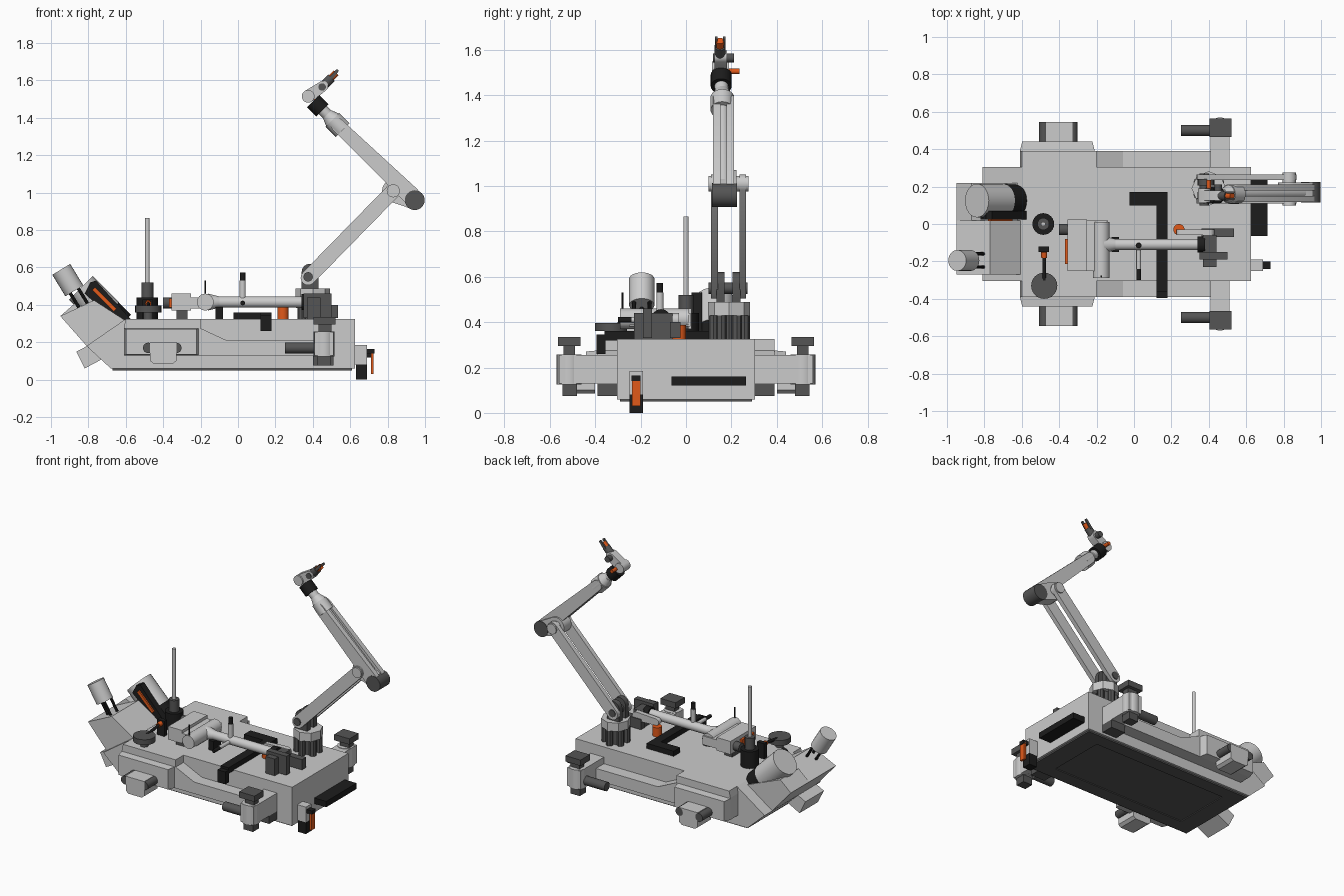
import bpy, bmesh, math
from mathutils import Vector


def mat(name, c):
    m = bpy.data.materials.new(name)
    m.diffuse_color = (*c, 1)
    return m


BLACK = mat("black", (0.012, 0.012, 0.012))
DARK = mat("dark_grey", (0.09, 0.09, 0.09))
ORANGE = mat("orange", (0.75, 0.1, 0.01))


def finish(name, bm, m=None, smooth=False):
    bmesh.ops.recalc_face_normals(bm, faces=bm.faces)
    me = bpy.data.meshes.new(name)
    bm.to_mesh(me)
    bm.free()
    ob = bpy.data.objects.new(name, me)
    bpy.context.collection.objects.link(ob)
    if m:
        me.materials.append(m)
    if smooth:
        bpy.ops.object.select_all(action='DESELECT')
        ob.select_set(True)
        bpy.context.view_layer.objects.active = ob
        bpy.ops.object.shade_smooth_by_angle(angle=math.radians(35))
    return ob


def prism(name, pts, y0, y1, m=None, smooth=False, inset=0):
    """Extrude an x-z outline along y; inset shrinks the y1 end for a chamfered look."""
    bm = bmesh.new()
    cx = sum(p[0] for p in pts) / len(pts)
    cz = sum(p[1] for p in pts) / len(pts)
    a = [bm.verts.new((x, y0, z)) for x, z in pts]
    b = [bm.verts.new((x + (cx - x) * inset, y1, z + (cz - z) * inset)) for x, z in pts]
    bm.faces.new(a)
    bm.faces.new(b)
    for i in range(len(pts)):
        j = (i + 1) % len(pts)
        bm.faces.new((a[i], a[j], b[j], b[i]))
    return finish(name, bm, m, smooth)


def box(name, x0, x1, y0, y1, z0, z1, m=None):
    return prism(name, [(x0, z0), (x1, z0), (x1, z1), (x0, z1)], y0, y1, m)


def cyl(name, p, q, r, m=None, r2=None, n=24):
    p, q = Vector(p), Vector(q)
    bm = bmesh.new()
    bmesh.ops.create_cone(bm, cap_ends=True, segments=n, radius1=r,
                          radius2=r if r2 is None else r2, depth=(q - p).length)
    rot = (q - p).to_track_quat('Z', 'Y').to_matrix().to_4x4()
    bmesh.ops.transform(bm, matrix=rot, verts=bm.verts)
    bmesh.ops.translate(bm, vec=(p + q) / 2, verts=bm.verts)
    return finish(name, bm, m, n > 8)


def link(name, p, q, r0, r1, y0, y1, m=None):
    """Round-ended tapered bar in the x-z plane."""
    t = math.atan2(q[1] - p[1], q[0] - p[0])
    pts = []
    for c, r, s in ((p, r0, math.pi / 2), (q, r1, -math.pi / 2)):
        for i in range(9):
            a = t + s + math.pi * i / 8
            pts.append((c[0] + r * math.cos(a), c[1] + r * math.sin(a)))
    return prism(name, pts, y0, y1, m, True)


# Hull, bottom frame and recessed bottom panel
prism("hull", [(-0.68, 0.06), (0.625, 0.06), (0.625, 0.325), (-0.6, 0.325), (-0.81, 0.18)], -0.305, 0.305)
box("bottom_panel", -0.55, 0.47, -0.2, 0.2, 0.056, 0.062, DARK)
for s in (1, -1):
    box("bottom_frame_side", -0.67, 0.61, s * 0.2, s * 0.29, 0.05, 0.062, DARK)
box("bottom_frame_rear", 0.47, 0.61, -0.2, 0.2, 0.05, 0.062, DARK)
box("bottom_frame_nose", -0.67, -0.55, -0.2, 0.2, 0.05, 0.062, DARK)

# Slanted nose housings and lower nose block
prism("nose_housing_front", [(-0.95, 0.34), (-0.77, 0.425), (-0.6, 0.315), (-0.8, 0.17)], -0.27, 0.02)
prism("nose_housing_back", [(-0.95, 0.34), (-0.87, 0.41), (-0.6, 0.3), (-0.8, 0.17)], 0.02, 0.22)
prism("nose_block", [(-0.865, 0.15), (-0.82, 0.06), (-0.67, 0.14), (-0.71, 0.23)], -0.26, -0.06)

# Sponsons, side pods and corner outriggers on both sides
for s in (1, -1):
    prism("sponson", [(-0.61, 0.13), (0.51, 0.13), (0.51, 0.21), (-0.06, 0.21), (-0.2, 0.275),
                      (-0.2, 0.325), (-0.6, 0.325), (-0.61, 0.28)], s * 0.3, s * 0.39)
    prism("sponson_pad", [(-0.61, 0.13), (-0.21, 0.13), (-0.21, 0.275), (-0.61, 0.275)],
          s * 0.39, s * 0.44, inset=0.06)
    prism("side_pod", [(-0.47, 0.1), (-0.45, 0.085), (-0.35, 0.085), (-0.33, 0.1), (-0.33, 0.2), (-0.47, 0.2)],
          s * 0.4, s * 0.545)
    for x in (-0.48, -0.33):
        cyl("pod_roller", (x, s * 0.43, 0.17), (x, s * 0.545, 0.17), 0.028, DARK)
    box("outrigger_arm", 0.41, 0.51, s * 0.3, s * 0.5, 0.13, 0.255)
    cyl("outrigger_post", (0.46, s * 0.515, 0.125), (0.46, s * 0.515, 0.258), 0.055)
    box("outrigger_cheek", 0.41, 0.51, s * 0.46, s * 0.56, 0.13, 0.255)
    box("outrigger_foot", 0.425, 0.495, s * 0.48, s * 0.545, 0.075, 0.13, DARK)
    box("outrigger_neck", 0.43, 0.5, s * 0.49, s * 0.54, 0.255, 0.3, DARK)
    box("outrigger_saddle", 0.405, 0.52, s * 0.465, s * 0.565, 0.295, 0.335, DARK)
    cyl("outrigger_motor", (0.25, s * 0.5, 0.17), (0.42, s * 0.5, 0.17), 0.03, DARK)
    box("hull_step", 0.4, 0.51, s * 0.3, s * 0.39, 0.075, 0.13, DARK)

# Tail: black shelf and hook bracket
box("tail_shelf", 0.62, 0.715, -0.065, 0.265, 0.12, 0.16, BLACK)
box("tail_bracket", 0.62, 0.69, -0.25, -0.19, 0.08, 0.185)
box("tail_foot", 0.63, 0.69, -0.25, -0.19, 0.0, 0.08, BLACK)
box("tail_pin", 0.69, 0.73, -0.24, -0.2, 0.14, 0.165, BLACK)
box("tail_strap", 0.71, 0.725, -0.238, -0.2, 0.03, 0.155, ORANGE)

# Large tilted canister on the nose
cyl("canister_cap", (-0.84, 0.125, 0.49), (-0.7, 0.125, 0.35), 0.09)
cyl("canister_base", (-0.71, 0.125, 0.36), (-0.635, 0.125, 0.285), 0.088, BLACK)
prism("canister_plate", [(-0.79, 0.52), (-0.76, 0.53), (-0.575, 0.325), (-0.63, 0.29), (-0.82, 0.46)],
      0.025, 0.07, BLACK)
prism("canister_strip", [(-0.78, 0.48), (-0.765, 0.495), (-0.65, 0.38), (-0.665, 0.365)], 0.015, 0.03, ORANGE)

# Small tilted canister on legs
cyl("sensor_canister", (-0.945, -0.195, 0.59), (-0.875, -0.195, 0.475), 0.056)
for dx, dy in ((-0.025, 0), (0.02, 0.035), (0.02, -0.035)):
    cyl("sensor_leg", (-0.875 + dx, -0.195 + dy, 0.48 + dx * 0.5),
        (-0.82 + dx, -0.195 + dy, 0.39 + dx * 0.5), 0.009, BLACK, n=8)

# Mast
cyl("mast_base", (-0.485, 0, 0.32), (-0.485, 0, 0.44), 0.058, BLACK)
cyl("mast_collar", (-0.485, 0, 0.43), (-0.485, 0, 0.52), 0.032, DARK)
cyl("mast_rod", (-0.485, 0, 0.52), (-0.485, 0, 0.865), 0.012)

# Disc with its feed arm
cyl("disc", (-0.48, -0.33, 0.36), (-0.48, -0.33, 0.397), 0.07, DARK)
cyl("disc_stem", (-0.48, -0.33, 0.32), (-0.48, -0.33, 0.37), 0.025, DARK)
cyl("disc_feed", (-0.48, -0.14, 0.41), (-0.48, -0.3, 0.39), 0.01, BLACK, n=12)
cyl("disc_feed_band", (-0.48, -0.15, 0.41), (-0.48, -0.18, 0.406), 0.016, ORANGE)
box("disc_feed_mount", -0.51, -0.455, -0.15, -0.12, 0.32, 0.43, BLACK)

# L-shaped deck cover and deck plug
box("deck_cover_long", 0.12, 0.18, -0.36, 0.17, 0.32, 0.36, BLACK)
box("deck_cover_short", -0.025, 0.12, 0.1, 0.17, 0.32, 0.36, BLACK)
box("deck_cover_lip", 0.12, 0.18, -0.395, -0.355, 0.26, 0.345, BLACK)
cyl("deck_plug", (0.24, -0.03, 0.32), (0.24, -0.03, 0.387), 0.03, ORANGE)

# Stowed arm lying on the deck
box("stowed_mount", 0.37, 0.44, -0.23, -0.06, 0.32, 0.44, DARK)
box("stowed_mount_block", 0.36, 0.535, -0.07, -0.025, 0.33, 0.4, DARK)
box("stowed_mount_cheek", 0.35, 0.5, -0.19, -0.15, 0.33, 0.46, DARK)
link("stowed_elbow", (0.25, 0.41), (0.4, 0.41), 0.022, 0.03, -0.06, -0.03)
cyl("stowed_tube", (-0.14, -0.11, 0.415), (0.345, -0.11, 0.415), 0.03)
cyl("stowed_tube_end", (0.34, -0.11, 0.415), (0.38, -0.11, 0.415), 0.042, BLACK)
cyl("stowed_tube_flare", (-0.16, -0.11, 0.415), (-0.1, -0.11, 0.415), 0.045, r2=0.03)
cyl("stowed_wrist", (-0.175, 0.01, 0.415), (-0.175, -0.29, 0.415), 0.045)
box("stowed_wrist_frame", -0.25, -0.14, -0.25, 0.02, 0.38, 0.44)
box("stowed_tool_box", -0.355, -0.25, -0.25, 0.025, 0.37, 0.46)
box("stowed_tool_pad", -0.37, -0.35, -0.215, -0.08, 0.385, 0.435, ORANGE)
cyl("stowed_tool_knob", (-0.4, -0.03, 0.41), (-0.35, -0.03, 0.41), 0.03, DARK)
box("stowed_rest", -0.12, -0.08, -0.15, -0.07, 0.32, 0.39, BLACK)
box("stowed_rest_back", -0.33, -0.27, -0.2, -0.03, 0.32, 0.37, DARK)
cyl("stowed_post", (0.025, -0.115, 0.42), (0.025, -0.115, 0.53), 0.016)
cyl("stowed_post_tip", (0.025, -0.115, 0.52), (0.025, -0.115, 0.572), 0.014, BLACK)
cyl("stowed_side_post", (0.025, -0.13, 0.41), (0.025, -0.24, 0.41), 0.013)
cyl("stowed_side_tip", (0.025, -0.23, 0.41), (0.025, -0.3, 0.41), 0.012, BLACK)
cyl("whip", (-0.175, -0.28, 0.44), (-0.175, -0.28, 0.53), 0.005, BLACK, n=8)

# Raised arm: pedestal and yoke
cyl("arm_base", (0.4, 0.19, 0.32), (0.4, 0.19, 0.44), 0.06, DARK, n=8)
for i in range(6):
    a = math.radians(60 * i + 30)
    x, y = 0.4 + 0.068 * math.cos(a), 0.19 + 0.068 * math.sin(a)
    cyl("arm_base_foot", (x, y, 0.32), (x, y, 0.43), 0.023, DARK, n=8)
cyl("arm_turntable", (0.4, 0.19, 0.43), (0.4, 0.19, 0.488), 0.092, n=8)
for y in (0.135, 0.205):
    link("arm_yoke", (0.385, 0.49), (0.385, 0.575), 0.045, 0.045, y, y + 0.035, DARK)

# Lower arm bars, elbow
for y in (0.11, 0.235):
    link("lower_arm_bar", (0.375, 0.545), (0.83, 1.01), 0.04, 0.04, y, y + 0.03)
cyl("shoulder_pin", (0.375, 0.1, 0.55), (0.375, 0.27, 0.55), 0.025, DARK)
cyl("elbow_pin", (0.83, 0.1, 1.01), (0.83, 0.275, 1.01), 0.035)
link("elbow_plate", (0.83, 1.01), (0.945, 0.96), 0.06, 0.05, 0.142, 0.222)
cyl("elbow_motor", (0.945, 0.115, 0.96), (0.945, 0.225, 0.96), 0.053, DARK)

# Upper arm, collar and extension rod
for y in (0.118, 0.178):
    link("upper_arm_bar", (0.925, 0.985), (0.53, 1.365), 0.048, 0.035, y, y + 0.033)
cyl("upper_arm_core", (0.9, 0.165, 1.01), (0.53, 0.16, 1.365), 0.03)
cyl("upper_arm_collar", (0.56, 0.16, 1.335), (0.505, 0.16, 1.39), 0.052)
cyl("upper_arm_taper", (0.505, 0.16, 1.39), (0.475, 0.158, 1.42), 0.048, r2=0.03)
cyl("extension_rod", (0.49, 0.158, 1.405), (0.43, 0.155, 1.465), 0.03)
cyl("wrist_collar", (0.452, 0.155, 1.44), (0.402, 0.155, 1.49), 0.046, BLACK)

# Wrist and gripper
cyl("wrist_joint", (0.375, 0.115, 1.515), (0.375, 0.19, 1.515), 0.034)
cyl("wrist_knob", (0.4, 0.185, 1.505), (0.4, 0.236, 1.505), 0.012, ORANGE)
link("wrist_link", (0.375, 1.515), (0.455, 1.57), 0.034, 0.028, 0.125, 0.18)
cyl("gripper_motor", (0.45, 0.12, 1.565), (0.45, 0.212, 1.565), 0.02, DARK)
cyl("gripper_body", (0.45, 0.15, 1.565), (0.5, 0.15, 1.615), 0.025, DARK)
cyl("gripper_band", (0.495, 0.15, 1.61), (0.525, 0.15, 1.64), 0.018, ORANGE)
for y in (0.128, 0.164):
    link("gripper_finger", (0.495, 1.61), (0.53, 1.652), 0.01, 0.008, y, y + 0.01, DARK)
